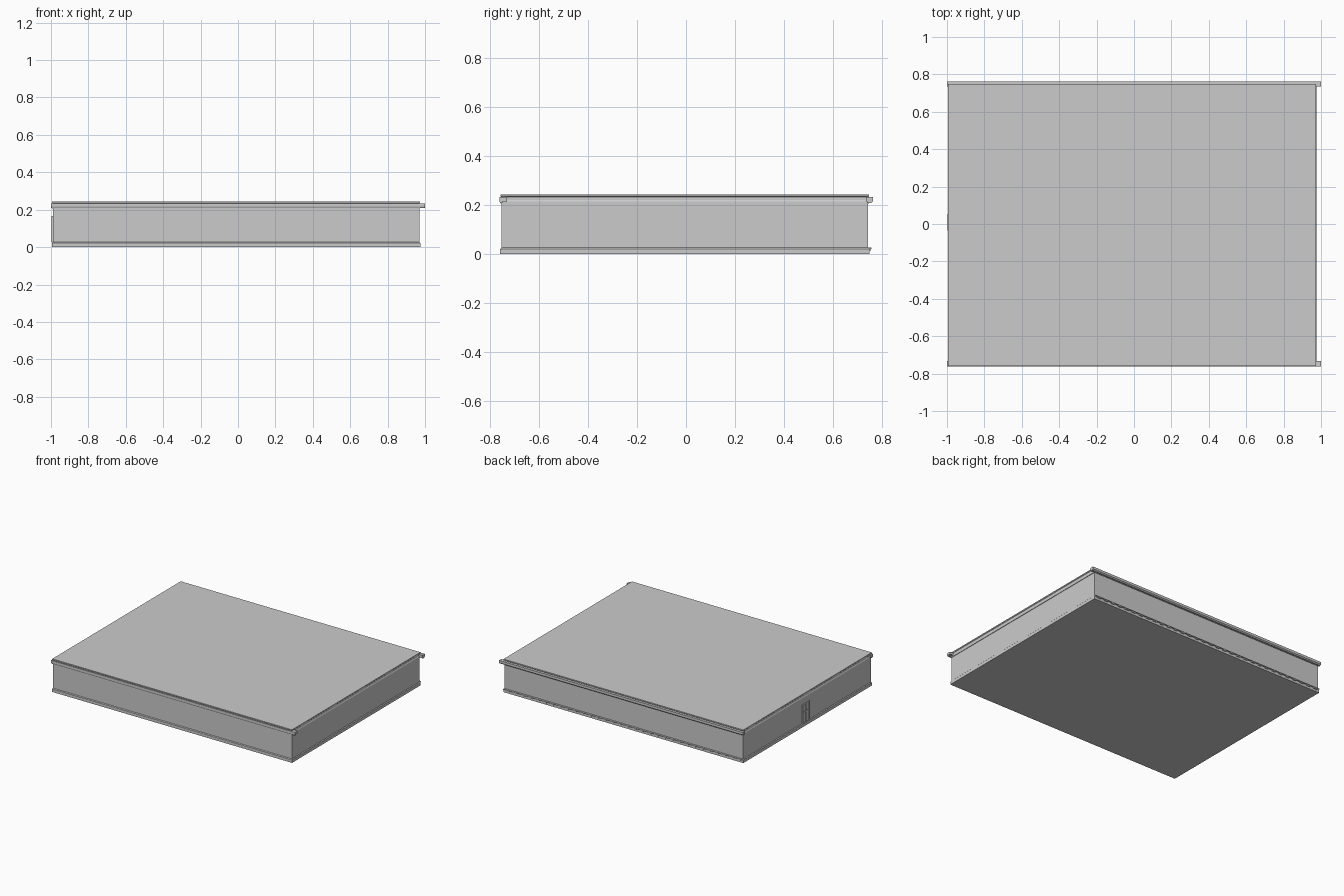
import bpy, bmesh

if "Cube" in bpy.data.objects:
    bpy.data.objects.remove(bpy.data.objects["Cube"])


def add_mesh(name, bm):
    bmesh.ops.recalc_face_normals(bm, faces=bm.faces)
    me = bpy.data.meshes.new(name)
    bm.to_mesh(me)
    bm.free()
    ob = bpy.data.objects.new(name, me)
    bpy.context.collection.objects.link(ob)
    return ob


def boxes(name, spans):
    """One object from (x0, x1, y0, y1, z0, z1) spans."""
    bm = bmesh.new()
    for x0, x1, y0, y1, z0, z1 in spans:
        for v in bmesh.ops.create_cube(bm, size=1)["verts"]:
            v.co = (x1 if v.co.x > 0 else x0,
                    y1 if v.co.y > 0 else y0,
                    z1 if v.co.z > 0 else z0)
    return add_mesh(name, bm)


# Building outline
X0, X1, Y0, Y1, TOP = -0.99, 0.97, -0.754, 0.744, 0.245


def stacked_rings(name, profile):
    """Rectangular loft around the outline: profile is (outward offset, z)."""
    bm = bmesh.new()
    rings = []
    for o, z in profile:
        rings.append([bm.verts.new(p) for p in (
            (X0 - o, Y0 - o, z), (X1 + o, Y0 - o, z),
            (X1 + o, Y1 + o, z), (X0 - o, Y1 + o, z))])
    for a, b in zip(rings, rings[1:]):
        for i in range(4):
            j = (i + 1) % 4
            bm.faces.new((a[i], a[j], b[j], b[i]))
    bm.faces.new(rings[0])
    bm.faces.new(rings[-1])
    return add_mesh(name, bm)


def rail_x(name, profile, x0, x1):
    """Extrude a (y, z) profile along x."""
    bm = bmesh.new()
    face = bm.faces.new([bm.verts.new((x0, y, z)) for y, z in profile])
    ext = bmesh.ops.extrude_face_region(bm, geom=[face])["geom"]
    for v in ext:
        if isinstance(v, bmesh.types.BMVert):
            v.co.x = x1
    return add_mesh(name, bm)


# Body: plinth, wall, cornice and flat roof in one profile
stacked_rings("building_shell", [
    (0.005, 0.0), (0.005, 0.022), (0.0, 0.027),
    (0.0, 0.207), (0.004, 0.207), (0.004, 0.216), (0.001, 0.222),
    (0.001, 0.234), (0.004, 0.237), (0.004, TOP)])

# Front and back eaves rails
for name, y, s, reach in (("front_rail", Y0, -1, 0.008), ("back_rail", Y1, 1, 0.019)):
    rail_x(name, [(y - s * 0.005, 0.209), (y + s * reach * 0.6, 0.209),
                  (y + s * reach, 0.216), (y + s * reach, 0.234),
                  (y - s * 0.005, 0.234)], -1.0, 1.0)

# Rail end blocks at the four corners
for side, xa, xb in (("left", -1.0, -0.97), ("right", 0.96, 1.0)):
    boxes(side + "_rail_ends", [
        (xa, xb, -0.760, -0.732, 0.216, 0.234),
        (xa, xb, 0.735, 0.763, 0.216, 0.234)])

# Thin drip lip and row of small blocks along the back plinth
boxes("back_drip_lip", [(X0, X1, Y1 - 0.004, 0.758, 0.022, 0.027)])
count = 32
step = (X1 - X0) / count
boxes("back_plinth_blocks", [
    (X0 + (i + 0.25) * step, X0 + (i + 0.75) * step, Y1, 0.756, 0.015, 0.022)
    for i in range(count)])

# Entrance on the left wall: frame bars with recess-like panels
dy0, dy1, dz0, dz1, b = -0.03, 0.05, 0.027, 0.165, 0.007
mid = (dy0 + dy1) / 2
xa, xb = X0 - 0.006, X0 + 0.01
frame = [(xa, xb, y - b / 2, y + b / 2, dz0, dz1) for y in (dy0, mid, dy1)]
frame += [(xa, xb, dy0, dy1, z - b / 2, z + b / 2) for z in (0.105, dz1 - b / 2)]
boxes("entrance_frame", frame)
boxes("entrance_panels", [(X0 - 0.002, X0 + 0.01, dy0, dy1, dz0, dz1 - b)])
